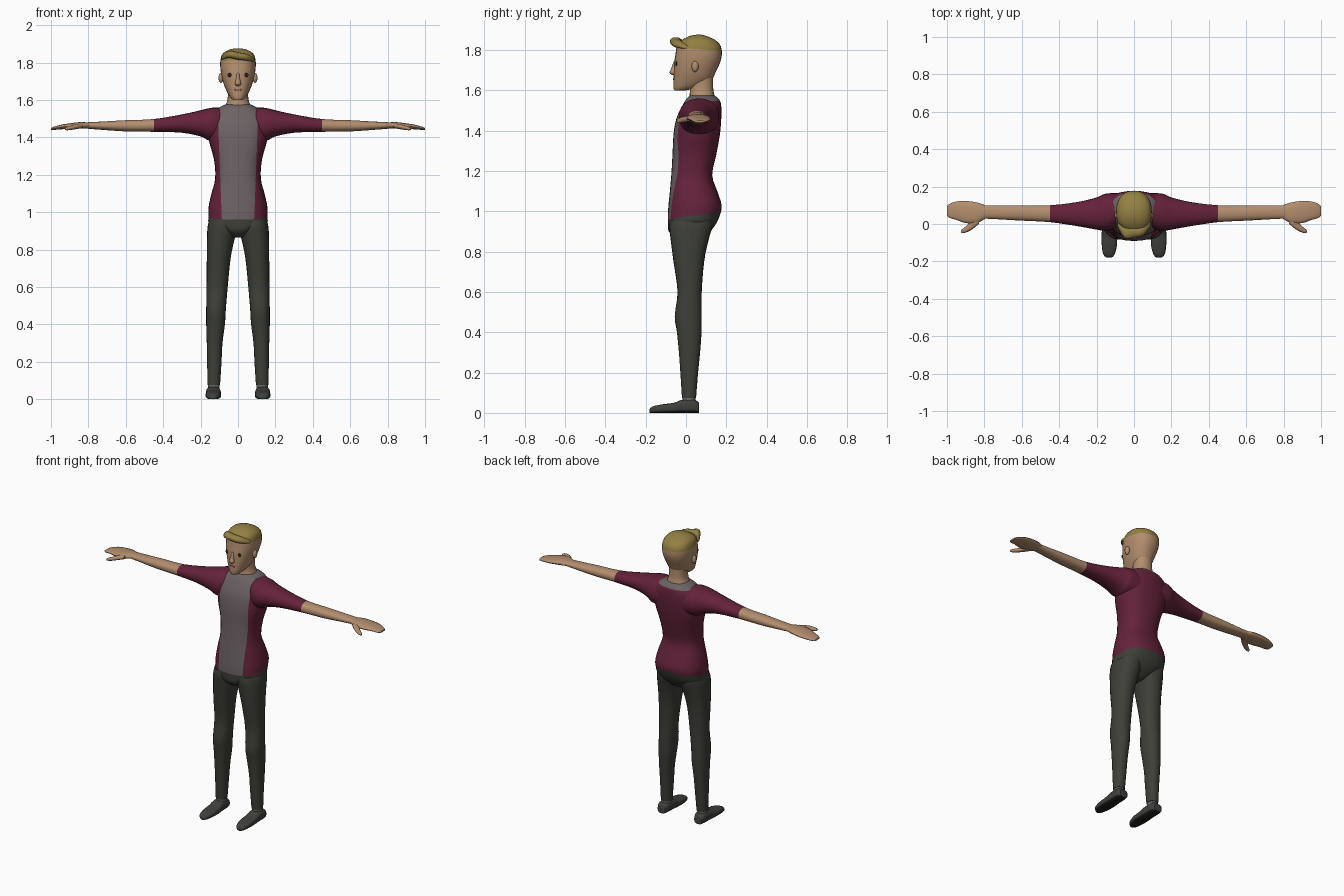
import bpy
import bmesh
import math
from mathutils import Matrix, Vector

cube = bpy.data.objects.get("Cube")
if cube:
    bpy.data.objects.remove(cube, do_unlink=True)


def material(name, red, green, blue):
    mat = bpy.data.materials.new(name)
    mat.use_nodes = True
    colour = (red, green, blue, 1)
    mat.diffuse_color = colour
    shader = next(n for n in mat.node_tree.nodes if n.type == 'BSDF_PRINCIPLED')
    shader.inputs["Base Color"].default_value = colour
    shader.inputs["Roughness"].default_value = 0.8
    return mat


skin = material("skin", .45, .27, .155)
maroon = material("maroon cloth", .13, .016, .043)
grey = material("grey cloth", .15, .122, .128)
trousers = material("dark olive cloth", .047, .05, .039)
hair = material("blond hair", .29, .215, .055)
shoe_dark = material("shoe leather", .05, .052, .045)
sole_black = material("sole black", .012, .012, .011)
eye_dark = material("eye brown", .02, .014, .01)
lip = material("lip brown", .24, .12, .08)


def finish(name, bm, mats, rule=None, mirrored=False, angle=50):
    """Colour the faces by the rule, shade the object and mirror it in x."""
    bmesh.ops.recalc_face_normals(bm, faces=bm.faces)
    bm.normal_update()
    if rule:
        for face in bm.faces:
            face.material_index = rule(face.calc_center_median(), face.normal)
    mesh = bpy.data.meshes.new(name)
    bm.to_mesh(mesh)
    bm.free()
    for mat in mats:
        mesh.materials.append(mat)
    obj = bpy.data.objects.new(name, mesh)
    bpy.context.collection.objects.link(obj)
    bpy.ops.object.select_all(action='DESELECT')
    obj.select_set(True)
    bpy.context.view_layer.objects.active = obj
    bpy.ops.object.shade_smooth_by_angle(angle=math.radians(angle))
    if mirrored:
        obj.modifiers.new("Mirror", 'MIRROR').use_axis[0] = True
    return obj


def smooth_rows(rows, steps):
    """Resample rows of numbers along a smooth spline."""
    last = len(rows) - 1
    result = []
    for i in range(last):
        a, b, c, d = (rows[min(max(i + k, 0), last)] for k in (-1, 0, 1, 2))
        for s in range(steps):
            t = s / steps
            result.append([
                q + t * ((r - p) + t * ((2 * p - 5 * q + 4 * r - w)
                                        + t * (3 * (q - r) + w - p))) / 2
                for p, q, r, w in zip(a, b, c, d)])
    result.append(rows[last])
    return result


def loft(name, axis, rows, mats, power=2.2, sides=24, steps=3, cuts=(), **options):
    """Skin rounded sections; a row is its position, then low/high of the other axes."""
    bm = bmesh.new()
    u, v = [k for k in range(3) if k != axis]
    rings = []
    for pos, u0, u1, v0, v1 in smooth_rows(rows, steps):
        ring = []
        for i in range(sides):
            angle = math.tau * i / sides
            c, s = math.cos(angle), math.sin(angle)
            co = Vector()
            co[axis] = pos
            co[u] = (u0 + u1) / 2 + (u1 - u0) / 2 * math.copysign(abs(c) ** (2 / power), c)
            co[v] = (v0 + v1) / 2 + (v1 - v0) / 2 * math.copysign(abs(s) ** (2 / power), s)
            ring.append(bm.verts.new(co))
        rings.append(ring)
    for low, high in zip(rings, rings[1:]):
        for i in range(sides):
            j = (i + 1) % sides
            bm.faces.new((low[i], low[j], high[j], high[i]))
    bm.faces.new(rings[0][::-1])
    bm.faces.new(rings[-1])
    for point, normal in cuts:
        geom = bm.verts[:] + bm.edges[:] + bm.faces[:]
        bmesh.ops.bisect_plane(bm, geom=geom, plane_co=point, plane_no=normal, dist=1e-5)
    return finish(name, bm, mats, **options)


def centred(rows):
    return [(z, -half, half, front, back) for z, half, front, back in rows]


def ball(name, centre, size, mat, mirrored=True):
    bm = bmesh.new()
    place = Matrix.Translation(centre) @ Matrix.Diagonal((*size, 1))
    bmesh.ops.create_uvsphere(bm, u_segments=16, v_segments=10, radius=1, matrix=place)
    return finish(name, bm, [mat], mirrored=mirrored)


# Torso: shirt with front panel and collar, and the hips of the trousers
HEM, SLOPE, COLLAR = .975, .16, 1.548
PANEL, LEAN = .05, .038


def torso_colour(c, normal):
    if c.z < HEM + SLOPE * c.y:
        return 2
    front_panel = c.y < .05 and abs(c.x) < PANEL + LEAN * c.z
    return 1 if c.z > COLLAR or front_panel else 0


loft("torso", 2, centred([
    (.865, .03, -.05, .07), (.9, .09, -.086, .12), (.94, .153, -.09, .15),
    (.98, .158, -.09, .168), (1.03, .157, -.087, .177), (1.1, .142, -.08, .155),
    (1.18, .122, -.073, .13), (1.28, .128, -.067, .15), (1.38, .155, -.062, .168),
    (1.46, .165, -.048, .175), (1.52, .15, -.02, .175), (1.555, .11, 0, .165),
    (1.575, .07, .02, .14)]),
    [maroon, grey, trousers], power=2.4, sides=32,
    cuts=[((0, 0, HEM), (0, -SLOPE, 1)), ((0, 0, COLLAR), (0, 0, 1)),
          ((PANEL, 0, 0), (1, 0, -LEAN)), ((-PANEL, 0, 0), (1, 0, LEAN))],
    rule=torso_colour)

# Arms with short sleeves
SLEEVE = .45
loft("arm", 0, [
    (.06, 0, .165, 1.37, 1.555), (.12, -.03, .165, 1.38, 1.56),
    (.16, -.036, .16, 1.385, 1.555), (.2, -.03, .142, 1.405, 1.545),
    (.3, -.012, .118, 1.425, 1.523), (.45, .01, .1, 1.43, 1.498),
    (.6, .018, .1, 1.432, 1.492), (.72, .025, .1, 1.44, 1.485),
    (.82, .03, .1, 1.448, 1.48)],
    [maroon, skin], cuts=[((SLEEVE, 0, 0), (1, 0, 0))],
    rule=lambda c, n: int(c.x > SLEEVE), mirrored=True)

# Hands
loft("hand", 0, [
    (.79, .032, .098, 1.45, 1.478), (.84, .005, .115, 1.447, 1.482),
    (.9, .005, .123, 1.445, 1.475), (.95, .022, .12, 1.443, 1.467),
    (.985, .032, .108, 1.44, 1.457), (1, .045, .095, 1.44, 1.45)],
    [skin], sides=16, mirrored=True)
loft("thumb", 0, [
    (.83, 0, .05, 1.45, 1.475), (.86, -.025, .03, 1.445, 1.472),
    (.89, -.042, -.005, 1.44, 1.464), (.915, -.049, -.025, 1.438, 1.456),
    (.925, -.045, -.035, 1.44, 1.45)],
    [skin], sides=12, mirrored=True)

# Trouser legs, socks and shoes
loft("trouser_leg", 2, [
    (.075, .096, .163, -.02, .05), (.2, .088, .165, -.028, .06),
    (.3, .083, .167, -.035, .07), (.4, .07, .17, -.045, .077),
    (.48, .065, .17, -.056, .078), (.6, .055, .168, -.042, .078),
    (.75, .04, .167, -.062, .09), (.85, .02, .166, -.075, .11),
    (.92, .003, .163, -.083, .13), (.955, .01, .155, -.078, .135)],
    [trousers], mirrored=True)
loft("sock", 2, [
    (.045, .1, .16, -.018, .047), (.085, .1, .16, -.018, .047)],
    [grey], steps=1, mirrored=True)
loft("shoe", 1, [
    (-.18, .12, .145, 0, .02), (-.165, .105, .163, 0, .032),
    (-.12, .092, .172, 0, .042), (-.06, .09, .173, 0, .05),
    (-.02, .093, .171, 0, .065), (.04, .096, .169, 0, .066),
    (.065, .105, .16, 0, .05)],
    [shoe_dark, sole_black], power=3,
    rule=lambda c, n: int(n.z < -.6), mirrored=True)

# Neck and head, with the hair as the crown of the head
loft("neck", 2, centred([
    (1.55, .075, .015, .145), (1.58, .063, .018, .14),
    (1.61, .055, .02, .135), (1.67, .055, .02, .135)]), [skin])
HAIRLINE, TILT = 1.808, .06
loft("head", 2, centred([
    (1.6, .025, -.058, 0), (1.615, .042, -.062, .06), (1.65, .062, -.062, .125),
    (1.69, .078, -.06, .147), (1.74, .09, -.058, .17), (1.78, .095, -.052, .178),
    (1.82, .093, -.045, .172), (1.85, .08, -.02, .145), (1.87, .045, .02, .1),
    (1.876, .01, .05, .075)]),
    [skin, hair], power=2.3, sides=28,
    cuts=[((0, 0, HAIRLINE), (0, TILT, 1))],
    rule=lambda c, n: int(c.z > HAIRLINE - TILT * c.y))
loft("hair_fringe", 0, [
    (-.088, -.015, .01, 1.815, 1.83), (-.05, -.076, -.02, 1.825, 1.863),
    (0, -.073, -.02, 1.815, 1.855), (.05, -.06, -.01, 1.81, 1.845),
    (.088, -.012, .015, 1.805, 1.82)], [hair], sides=12)

# Face details
loft("nose", 2, centred([
    (1.675, .011, -.068, -.04), (1.688, .017, -.082, -.04),
    (1.71, .011, -.073, -.04), (1.745, .007, -.06, -.04)]), [skin], sides=12)
ball("ear", (.091, .045, 1.718), (.013, .017, .027), skin)
ball("eye", (.043, -.048, 1.733), (.014, .0048, .011), eye_dark)
ball("mouth", (0, -.062, 1.655), (.021, .0035, .005), lip, mirrored=False)
